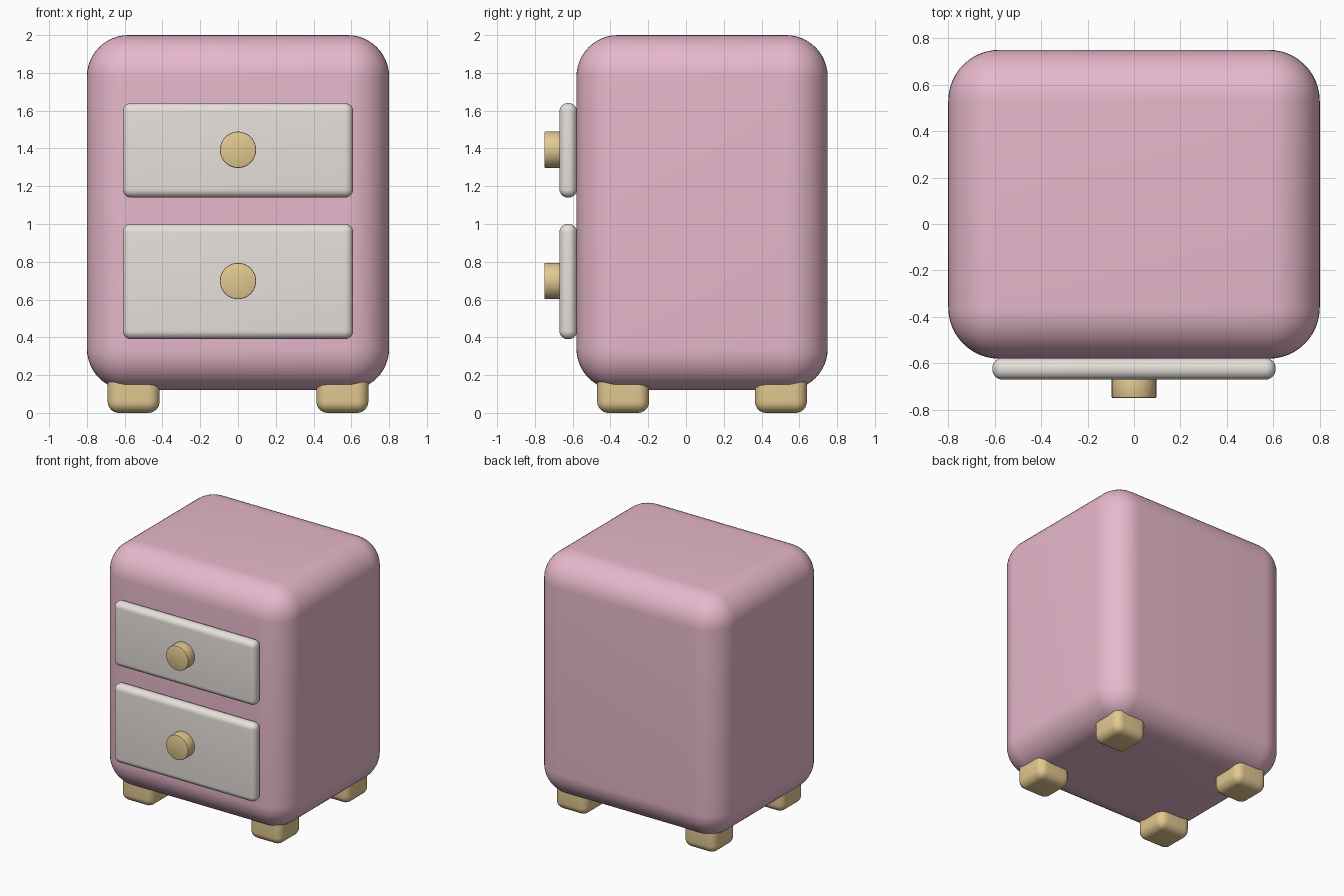
import bpy
import math

if "Cube" in bpy.data.objects:
    bpy.data.objects.remove(bpy.data.objects["Cube"])


def material(name, rgb):
    m = bpy.data.materials.new(name)
    m.diffuse_color = (*rgb, 1)
    m.use_nodes = True
    m.node_tree.nodes["Principled BSDF"].inputs["Base Color"].default_value = m.diffuse_color
    return m


PINK = material("pink", (0.80, 0.48, 0.60))
CREAM = material("cream", (0.80, 0.75, 0.71))
GOLD = material("gold", (0.76, 0.58, 0.28))


def finish(name, mat, radius, segments):
    ob = bpy.context.object
    ob.name = name
    ob.data.materials.append(mat)
    bpy.ops.object.transform_apply(location=False, rotation=True, scale=True)
    mod = ob.modifiers.new("Round", 'BEVEL')
    mod.width = radius
    mod.segments = segments
    mod.limit_method = 'ANGLE'
    bpy.ops.object.modifier_apply(modifier=mod.name)
    bpy.ops.object.shade_smooth_by_angle(angle=math.radians(40))
    return ob


def rounded_box(name, lo, hi, radius, mat, segments=8):
    center = [(a + b) / 2 for a, b in zip(lo, hi)]
    bpy.ops.mesh.primitive_cube_add(size=1, location=center)
    bpy.context.object.scale = [b - a for a, b in zip(lo, hi)]
    return finish(name, mat, radius, segments)


def knob(name, z):
    bpy.ops.mesh.primitive_cylinder_add(vertices=48, radius=0.096, depth=0.10,
                                        location=(0, -0.70, z),
                                        rotation=(math.pi / 2, 0, 0))
    return finish(name, GOLD, 0.006, 2)


# Cabinet body
rounded_box("cabinet_body", (-0.8, -0.58, 0.12), (0.8, 0.75, 2.0), 0.22, PINK, 12)

# Drawer fronts with round knobs
for label, z0, z1 in (("upper", 1.14, 1.64), ("lower", 0.39, 1.0)):
    rounded_box(label + "_drawer", (-0.61, -0.67, z0), (0.61, -0.577, z1), 0.044, CREAM)
    knob(label + "_knob", (z0 + z1) / 2 + 0.003)

# Four feet, tops sunk into the body
for side, sx in (("left", -1), ("right", 1)):
    for end, y in (("front", -0.3325), ("back", 0.5025)):
        x, h = sx * 0.5525, 0.1375
        rounded_box(f"{end}_{side}_foot", (x - h, y - h, 0),
                    (x + h, y + h, 0.26), 0.06, GOLD)
